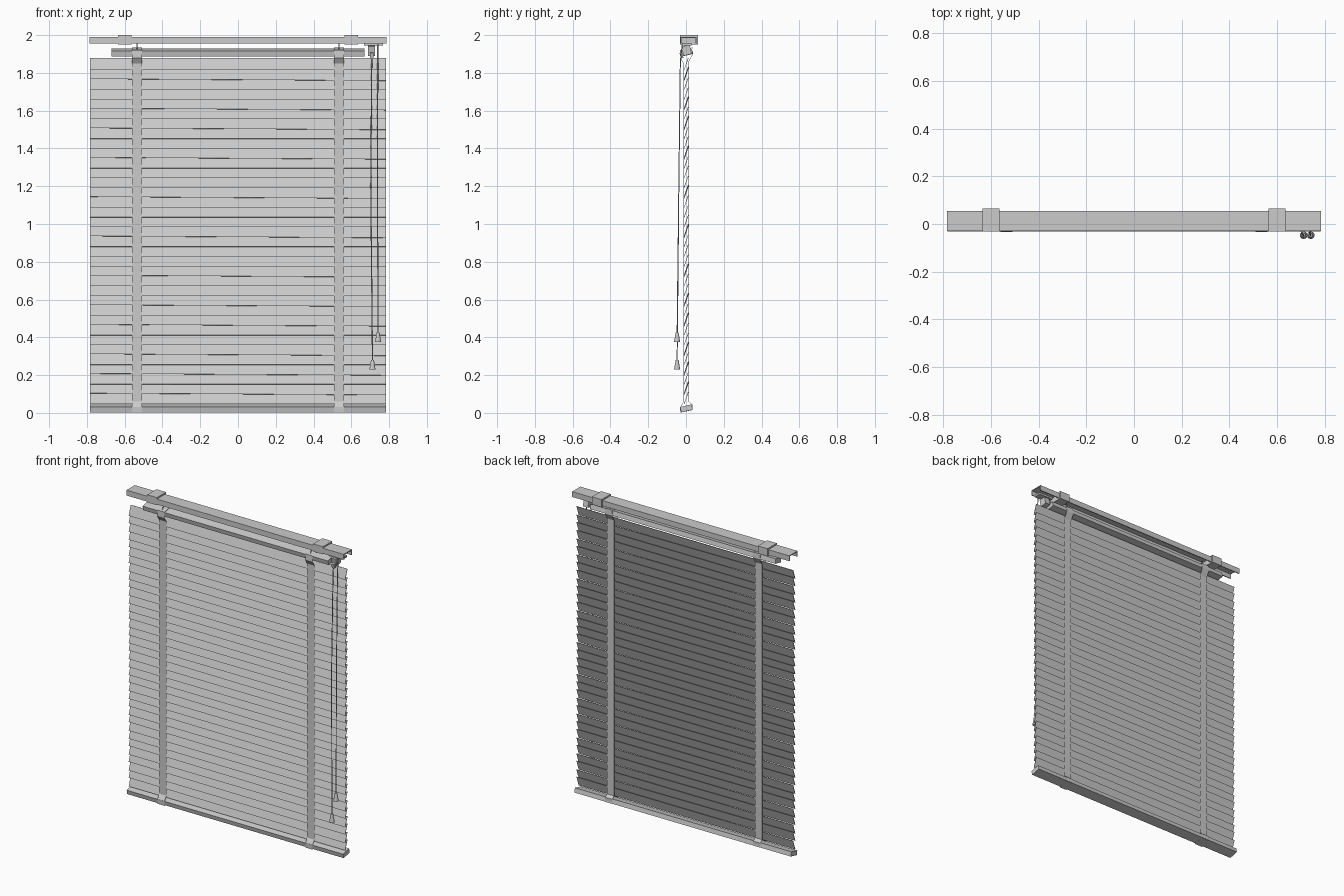
import bpy, bmesh, math
from mathutils import Vector, Matrix

cube = bpy.data.objects.get("Cube")
if cube:
    bpy.data.objects.remove(cube, do_unlink=True)


def material(name, value):
    m = bpy.data.materials.new(name)
    m.use_nodes = True
    colour = (value, value, value, 1)
    m.diffuse_color = colour
    m.node_tree.nodes["Principled BSDF"].inputs["Base Color"].default_value = colour
    return m


GREY = material("light grey", 0.6)


def finish(name, bm):
    bmesh.ops.recalc_face_normals(bm, faces=bm.faces)
    mesh = bpy.data.meshes.new(name)
    bm.to_mesh(mesh)
    bm.free()
    mesh.materials.append(GREY)
    ob = bpy.data.objects.new(name, mesh)
    bpy.context.collection.objects.link(ob)
    return ob


def box(name, centre, size, tilt=0, roll=0):
    bm = bmesh.new()
    bmesh.ops.create_cube(bm, size=1)
    spin = Matrix.Rotation(roll, 4, 'Y') @ Matrix.Rotation(tilt, 4, 'X')
    bm.transform(Matrix.Translation(centre) @ spin @ Matrix.Diagonal((*size, 1)))
    return finish(name, bm)


def extrude_profile(name, profile, x, width):
    """Sweep a closed (y, z) outline along x."""
    bm = bmesh.new()
    face = bm.faces.new([bm.verts.new((x - width / 2, y, z)) for y, z in profile])
    ext = bmesh.ops.extrude_face_region(bm, geom=[face])["geom"]
    bmesh.ops.translate(bm, vec=(width, 0, 0),
                        verts=[v for v in ext if isinstance(v, bmesh.types.BMVert)])
    return finish(name, bm)


def strip(name, path, x, width, thickness):
    """Closed ribbon that follows a (y, z) loop."""
    bm = bmesh.new()
    rows = [[bm.verts.new((x + s * width / 2, y, z)) for s in (-1, 1)] for y, z in path]
    for a, b in zip(rows, rows[1:] + rows[:1]):
        bm.faces.new((a[0], a[1], b[1], b[0]))
    ob = finish(name, bm)
    ob.modifiers.new("Thickness", 'SOLIDIFY').thickness = thickness
    return ob


def cord(name, points, radius=0.003):
    curve = bpy.data.curves.new(name, 'CURVE')
    curve.dimensions = '3D'
    curve.bevel_depth = radius
    curve.bevel_resolution = 1
    curve.use_fill_caps = True
    spline = curve.splines.new('POLY')
    spline.points.add(len(points) - 1)
    for p, co in zip(spline.points, points):
        p.co = (*co, 1)
    curve.materials.append(GREY)
    ob = bpy.data.objects.new(name, curve)
    bpy.context.collection.objects.link(ob)


def tassel(name, top):
    bm = bmesh.new()
    bmesh.ops.create_cone(bm, cap_ends=True, segments=12, radius1=0.016,
                          radius2=0.008, depth=0.05)
    bm.transform(Matrix.Translation(Vector(top) - Vector((0, 0, 0.025))))
    finish(name, bm)


# Head rail: a channel that is open underneath
extrude_profile("head_rail", [(-0.03, 1.955), (-0.03, 1.99), (0.055, 1.99), (0.055, 1.955),
                              (0.049, 1.955), (0.049, 1.984), (-0.024, 1.984),
                              (-0.024, 1.955)], 0, 1.57)

# Tilting bar and bottom rail
LEAN = math.radians(13)
box("tilt_bar", (0, 0.004, 1.908), (1.34, 0.06, 0.03), LEAN)
box("bottom_rail", (0, 0.002, 0.024), (1.565, 0.063, 0.029), LEAN)

# Slats, a few of them hanging slightly askew
ASKEW = {1, 3, 5, 8, 10, 13, 17, 21, 25, 28, 30, 33}
for i in range(35):
    box(f"slat_{i + 1}", (0, 0.001, 0.079 + 0.052 * i), (1.565, 0.003, 0.067),
        -math.radians(19), 0.006 if i in ASKEW else 0)

# Paired parts: brackets, ladder tapes and bar hangers
TAPE = [(-0.031, 1.92), (-0.033, 1.88), (-0.013, 1.85), (-0.013, 0.06), (-0.032, 0.03),
        (-0.031, 0.001), (0.034, 0.015), (0.034, 0.045), (0.015, 0.06), (0.015, 1.86),
        (0.037, 1.9), (0.034, 1.934)]
for side, sign in (("left", 1), ("right", -1)):
    box(f"{side}_bracket", (0.6 * sign, 0.017, 1.975), (0.07, 0.095, 0.05))
    strip(f"{side}_ladder_tape", TAPE, 0.535 * sign, 0.052, 0.002)
    for y in (-0.016, 0.024):
        cord(f"{side}_bar_hanger", [(0.535 * sign, y, 1.92), (0.535 * sign, 0.004, 1.975)], 0.002)

# Cord tilter under the left end of the rail
box("tilter_plate", (0.718, 0.005, 1.951), (0.1, 0.05, 0.012))
box("tilter_housing", (0.706, 0.003, 1.92), (0.036, 0.045, 0.05), LEAN)
box("cord_outlet", (0.708, -0.024, 1.893), (0.02, 0.014, 0.03), LEAN)

# Pull cords with tassels
cord("long_cord", [(0.708, -0.022, 1.9), (0.708, -0.03, 1.86), (0.703, -0.038, 1.2),
                   (0.712, -0.047, 0.27)])
cord("short_cord", [(0.74, -0.02, 1.95), (0.74, -0.03, 1.86), (0.738, -0.038, 1.2),
                    (0.742, -0.047, 0.41)])
tassel("long_cord_tassel", (0.712, -0.047, 0.28))
tassel("short_cord_tassel", (0.742, -0.047, 0.425))
